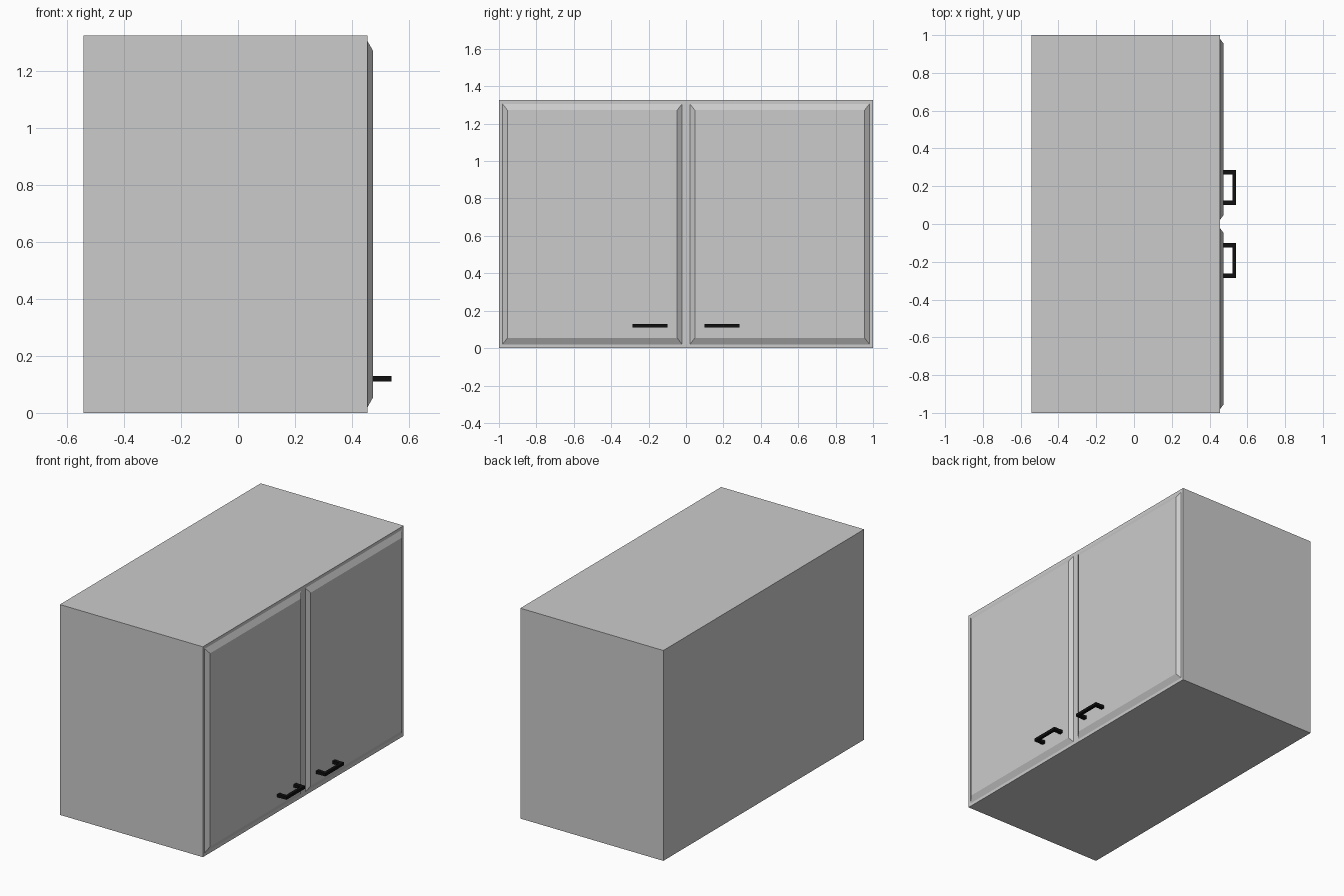
import bpy, bmesh
from mathutils import Vector

if "Cube" in bpy.data.objects:
    bpy.data.objects.remove(bpy.data.objects["Cube"])


def finish(name, bm, mat=None):
    bmesh.ops.recalc_face_normals(bm, faces=bm.faces)
    mesh = bpy.data.meshes.new(name)
    bm.to_mesh(mesh)
    bm.free()
    if mat:
        mesh.materials.append(mat)
    obj = bpy.data.objects.new(name, mesh)
    bpy.context.collection.objects.link(obj)
    return obj


def box(name, lo, hi):
    bm = bmesh.new()
    bmesh.ops.create_cube(bm, size=1)
    lo, hi = Vector(lo), Vector(hi)
    for v in bm.verts:
        v.co = (lo + hi) / 2 + v.co * (hi - lo)
    return bm


def extrude(points, offset):
    bm = bmesh.new()
    face = bm.faces.new([bm.verts.new(p) for p in points])
    ext = bmesh.ops.extrude_face_region(bm, geom=[face], use_keep_orig=True)
    for v in (g for g in ext["geom"] if isinstance(g, bmesh.types.BMVert)):
        v.co += Vector(offset)
    return bm


black = bpy.data.materials.new("black_metal")
black.diffuse_color = (0.005, 0.005, 0.005, 1)
black.use_nodes = True
black.node_tree.nodes["Principled BSDF"].inputs["Base Color"].default_value = black.diffuse_color

FRONT, FACE, TIP = 0.455, 0.474, 0.539

# Cabinet carcass
finish("cabinet_body", box("body", (-0.542, -1, 0), (FRONT, 1, 1.326)))

for side, s in (("left", -1), ("right", 1)):
    # Door panel with chamfered border
    bm = box("door", (FRONT, 0.021, 0.02), (FACE, 0.981, 1.306))
    for v in bm.verts:
        if v.co.x > FRONT + 0.01:
            v.co.y += 0.026 if v.co.y < 0.5 else -0.026
            v.co.z += 0.034 if v.co.z < 0.6 else -0.034
        v.co.y *= s
    finish(side + "_door", bm)

    # U-shaped bar handle
    a, b, t, w = 0.1, 0.287, 0.018, 0.024
    profile = [(FACE, a), (TIP, a), (TIP, b), (FACE, b), (FACE, b - w),
               (TIP - t, b - w), (TIP - t, a + w), (FACE, a + w)]
    bm = extrude([(x, y * s, 0.111) for x, y in profile], (0, 0, 0.018))
    finish(side + "_handle", bm, black)
